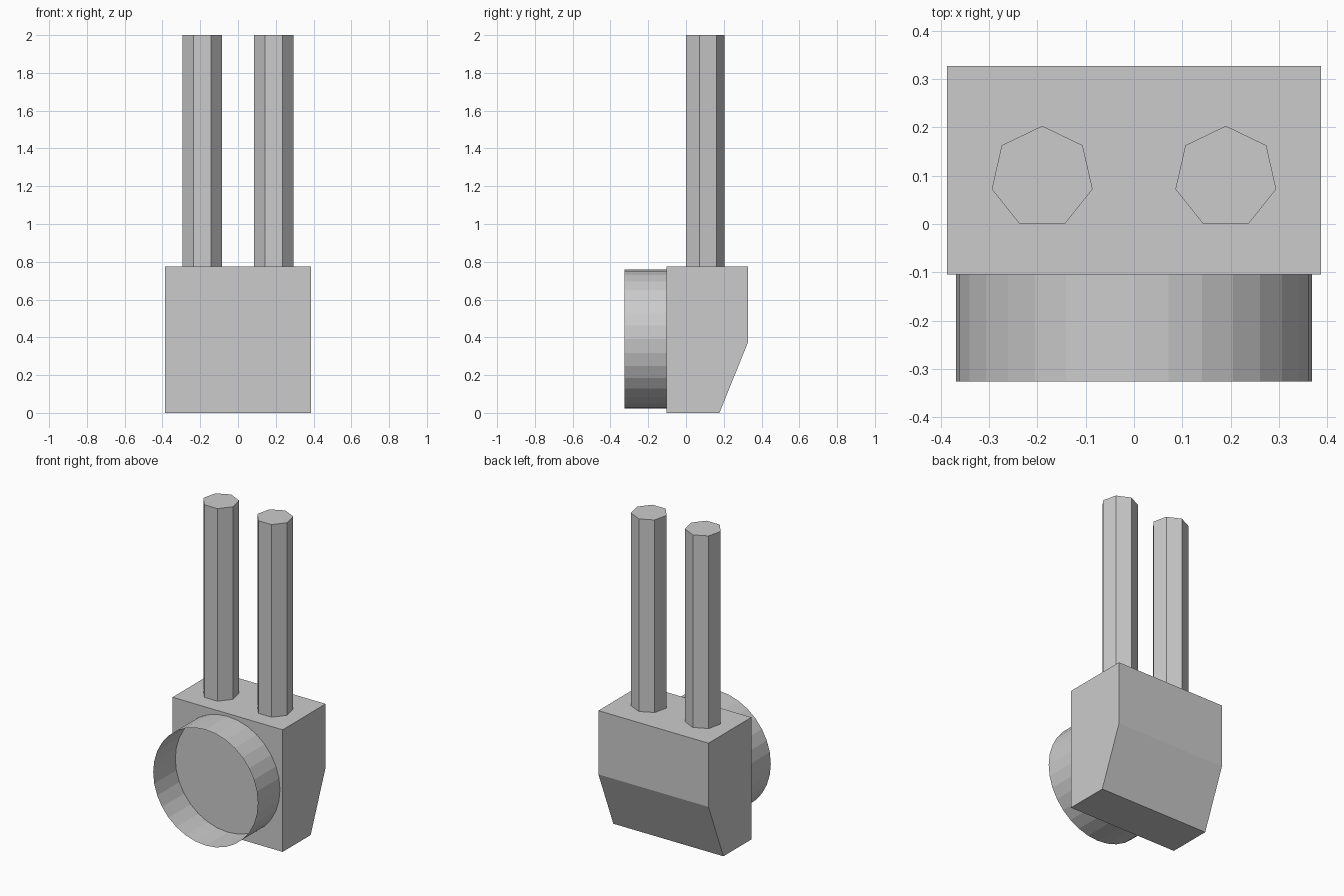
import bpy, bmesh
from math import sin, cos, pi
from mathutils import Vector

if "Cube" in bpy.data.objects:
    bpy.data.objects.remove(bpy.data.objects["Cube"])


def extrude_profile(name, points, offset, cap_start=True, cap_end=True):
    """Sweep a closed loop of 3D points along an offset, flat shaded."""
    bm = bmesh.new()
    start = [bm.verts.new(p) for p in points]
    end = [bm.verts.new(Vector(p) + Vector(offset)) for p in points]
    n = len(points)
    for i in range(n):
        j = (i + 1) % n
        bm.faces.new((start[i], start[j], end[j], end[i]))
    if cap_start:
        bm.faces.new(start[::-1])
    if cap_end:
        bm.faces.new(end)
    # Side winding follows the loop; flip everything if it came out inverted
    side = bm.faces[:][0] if not bm.faces.ensure_lookup_table() else None
    side.normal_update()
    centre = sum((v.co for v in bm.verts), Vector()) / (2 * n)
    if side.normal.dot(side.calc_center_median() - centre) < 0:
        bmesh.ops.reverse_faces(bm, faces=bm.faces[:])
    mesh = bpy.data.meshes.new(name)
    bm.to_mesh(mesh)
    bm.free()
    obj = bpy.data.objects.new(name, mesh)
    bpy.context.collection.objects.link(obj)
    return obj


# Housing: side profile (y, z) with a sloped lower back
profile = [(-0.104, 0), (0.177, 0), (0.327, 0.371), (0.327, 0.776), (-0.104, 0.776)]
extrude_profile("housing", [(-0.387, y, z) for y, z in profile], (0.774, 0, 0))

# Lamp hood: thin open tube on the front face
hood = [(0.368 * sin(2 * pi * i / 32), -0.326, 0.39 + 0.368 * cos(2 * pi * i / 32))
        for i in range(32)]
extrude_profile("lamp_hood", hood, (0, 0.222, 0), cap_start=False, cap_end=False)

# Mounting posts: two seven-sided rods standing on the housing
for side_name, x in (("left", -0.19), ("right", 0.19)):
    ring = [(x + 0.107 * sin(2 * pi * i / 7), 0.096 + 0.107 * cos(2 * pi * i / 7), 0.776)
            for i in range(7)]
    extrude_profile(side_name + "_post", ring, (0, 0, 1.224), cap_start=False)
